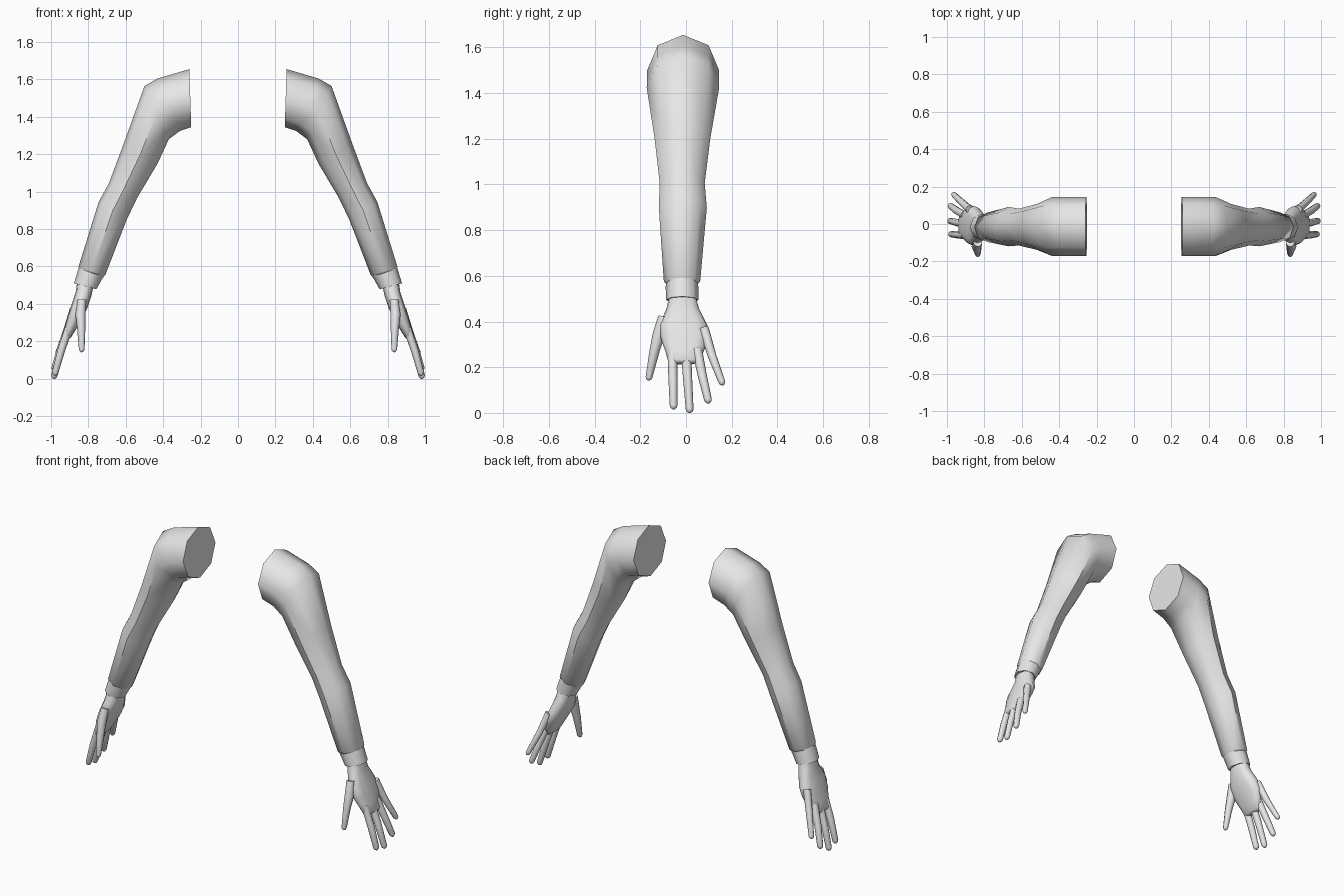
import bpy, bmesh, math
from mathutils import Vector

grey = bpy.data.materials.new("light grey")
grey.diffuse_color = (0.8, 0.8, 0.8, 1)


def loft(name, rings, sides, power=1.0, angle=40):
    """Skin closed rings given as (centre, u axis, v axis), mirrored to both arms."""
    bm = bmesh.new()
    loops = []
    for c, u, v in rings:
        loop = []
        for k in range(sides):
            a = 2 * math.pi * k / sides
            ca, sa = math.cos(a), math.sin(a)
            ca = math.copysign(abs(ca) ** power, ca)
            sa = math.copysign(abs(sa) ** power, sa)
            loop.append(bm.verts.new(c + u * ca + v * sa))
        loops.append(loop)
    for a, b in zip(loops, loops[1:]):
        for k in range(sides):
            n = (k + 1) % sides
            bm.faces.new((a[k], a[n], b[n], b[k]))
    bm.faces.new(loops[0])
    bm.faces.new(loops[-1])
    bmesh.ops.recalc_face_normals(bm, faces=bm.faces)
    mesh = bpy.data.meshes.new(name)
    bm.to_mesh(mesh)
    bm.free()
    mesh.materials.append(grey)
    ob = bpy.data.objects.new(name, mesh)
    bpy.context.collection.objects.link(ob)
    bpy.ops.object.select_all(action='DESELECT')
    ob.select_set(True)
    bpy.context.view_layer.objects.active = ob
    bpy.ops.object.shade_smooth_by_angle(angle=math.radians(angle))
    ob.modifiers.new("Mirror", 'MIRROR').use_mirror_merge = False
    return ob


def section(xo, zo, xi, zi, y0, y1):
    """Ring from its outer point, inner point and y range."""
    c = Vector(((xo + xi) / 2, (y0 + y1) / 2, (zo + zi) / 2))
    return c, Vector(((xo - xi) / 2, 0, (zo - zi) / 2)), Vector((0, (y1 - y0) / 2, 0))


def finger(name, points, radii):
    """Tapered tube with a rounded tip."""
    p = [Vector(q) for q in points]
    d = (p[-1] - p[-2]).normalized()
    tip, r = p[-1], radii[-1]
    path = p[:-1] + [tip - d * r, tip - d * r * 0.4, tip]
    rad = list(radii[:-1]) + [r, r * 0.8, r * 0.3]
    rings = []
    for i, c in enumerate(path):
        t = (path[min(i + 1, len(path) - 1)] - path[max(i - 1, 0)]).normalized()
        u = t.cross(Vector((0, 1, 0))).normalized()
        rings.append((c, u * rad[i], u.cross(t) * rad[i]))
    loft(name, rings, 8, angle=60)


# Sleeve from the shoulder opening to the forearm hem
loft("sleeve", [section(*s) for s in (
    (0.26, 1.655, 0.25, 1.345, -0.170, 0.145),
    (0.43, 1.605, 0.31, 1.325, -0.170, 0.145),
    (0.50, 1.565, 0.37, 1.280, -0.172, 0.145),
    (0.61, 1.260, 0.43, 1.150, -0.138, 0.107),
    (0.69, 1.045, 0.54, 0.965, -0.115, 0.082),
    (0.745, 0.945, 0.595, 0.850, -0.119, 0.091),
    (0.853, 0.597, 0.710, 0.553, -0.097, 0.062),
    (0.845, 0.580, 0.725, 0.545, -0.085, 0.050),
)], 8, angle=50)

# Cuff band with its lip turned in
loft("cuff", [section(*s) for s in (
    (0.852, 0.592, 0.715, 0.550, -0.088, 0.053),
    (0.860, 0.565, 0.728, 0.530, -0.089, 0.054),
    (0.877, 0.510, 0.757, 0.478, -0.087, 0.054),
    (0.864, 0.508, 0.770, 0.483, -0.074, 0.041),
)], 8, angle=50)

# Palm, from inside the cuff to the knuckles
loft("palm", [section(*s) for s in (
    (0.858, 0.530, 0.772, 0.500, -0.072, 0.040),
    (0.867, 0.465, 0.783, 0.445, -0.086, 0.058),
    (0.890, 0.395, 0.808, 0.370, -0.118, 0.094),
    (0.910, 0.335, 0.840, 0.310, -0.110, 0.100),
    (0.925, 0.280, 0.868, 0.260, -0.090, 0.078),
    (0.940, 0.235, 0.893, 0.220, -0.079, 0.062),
    (0.936, 0.222, 0.906, 0.212, -0.070, 0.050),
)], 12, power=0.8, angle=60)

# Fingers and thumb
finger("index_finger", [(0.905, -0.060, 0.27), (0.945, -0.057, 0.15), (0.982, -0.054, 0.016)],
       (0.021, 0.020, 0.017))
finger("middle_finger", [(0.905, 0.000, 0.27), (0.945, 0.007, 0.15), (0.987, 0.017, 0.000)],
       (0.022, 0.020, 0.017))
finger("ring_finger", [(0.905, 0.048, 0.28), (0.948, 0.072, 0.16), (0.985, 0.100, 0.042)],
       (0.022, 0.020, 0.017))
finger("little_finger", [(0.878, 0.078, 0.37), (0.918, 0.114, 0.25), (0.968, 0.162, 0.122)],
       (0.022, 0.019, 0.015))
finger("thumb", [(0.835, -0.098, 0.42), (0.842, -0.120, 0.34), (0.838, -0.138, 0.27),
                 (0.835, -0.165, 0.142)], (0.024, 0.027, 0.022, 0.015))
